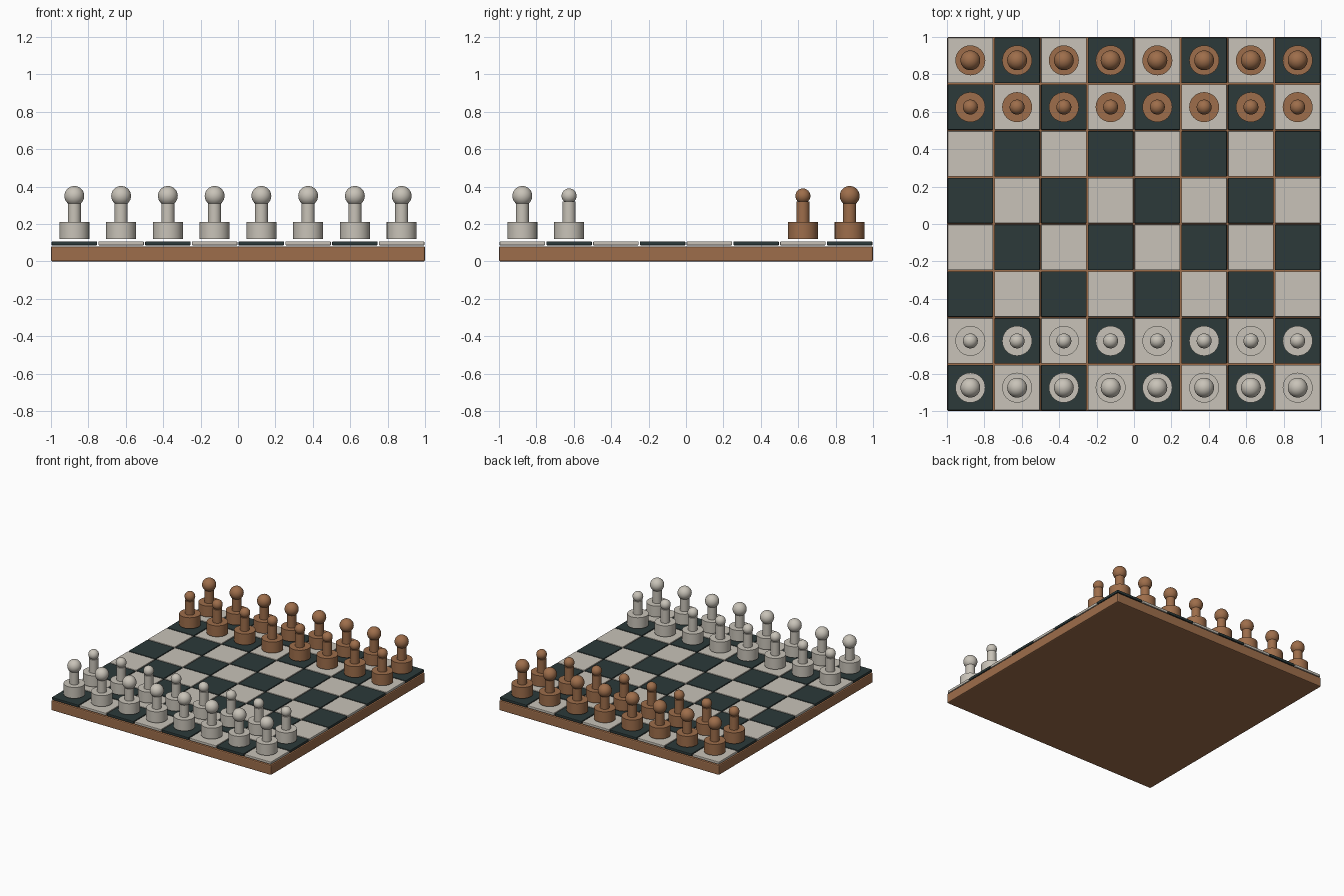
import bpy
import bmesh
from mathutils import Matrix

cube = bpy.data.objects.get("Cube")
if cube:
    bpy.data.objects.remove(cube, do_unlink=True)


def material(name, rgb):
    mat = bpy.data.materials.new(name)
    mat.use_nodes = True
    color = (*rgb, 1.0)
    mat.diffuse_color = color
    mat.node_tree.nodes["Principled BSDF"].inputs["Base Color"].default_value = color
    return mat


WOOD = material("warm wood", (0.34, 0.155, 0.07))
IVORY = material("ivory", (0.58, 0.545, 0.48))
SLATE = material("dark slate", (0.025, 0.042, 0.042))


def finish(bm, name, mat):
    mesh = bpy.data.meshes.new(name)
    bm.to_mesh(mesh)
    bm.free()
    mesh.materials.append(mat)
    return mesh


def place(name, mesh, x=0.0, y=0.0):
    obj = bpy.data.objects.new(name, mesh)
    obj.location = (x, y, 0)
    bpy.context.collection.objects.link(obj)


def slab(name, mat, size, bottom, top, bevel):
    """Square slab with softened edges."""
    bm = bmesh.new()
    bmesh.ops.create_cube(bm, size=1, matrix=Matrix.Translation((0, 0, (bottom + top) / 2))
                          @ Matrix.Diagonal((size, size, top - bottom, 1)))
    bmesh.ops.bevel(bm, geom=bm.edges[:], offset=bevel, segments=2,
                    profile=0.5, affect='EDGES')
    return finish(bm, name, mat)


def piece(name, mat, ball_radius):
    """Round base, slim stem and ball head."""
    bm = bmesh.new()
    for radius, bottom, top in ((0.08, 0.12, 0.21), (0.035, 0.20, 0.32)):
        bmesh.ops.create_cone(bm, cap_ends=True, segments=32, radius1=radius,
                              radius2=radius, depth=top - bottom,
                              matrix=Matrix.Translation((0, 0, (bottom + top) / 2)))
    bmesh.ops.create_uvsphere(bm, u_segments=32, v_segments=16, radius=ball_radius,
                              matrix=Matrix.Translation((0, 0, 0.35)))
    for face in bm.faces:
        face.smooth = len(face.verts) <= 4   # caps stay flat
    return finish(bm, name, mat)


# Board
place("board", slab("board", WOOD, 2.0, 0.0, 0.08, 0.008))

# Tiles
tiles = [slab("dark_tile", SLATE, 0.243, 0.086, 0.107, 0.004),
         slab("light_tile", IVORY, 0.243, 0.086, 0.107, 0.004)]
centres = [-0.875 + 0.25 * i for i in range(8)]
for i, x in enumerate(centres):
    for j, y in enumerate(centres):
        mesh = tiles[(i + j) % 2]
        place(mesh.name, mesh, x, y)

# Pieces: large heads on the outer rows, small heads on the inner rows
for side, mat, sign in (("ivory", IVORY, -1), ("wood", WOOD, 1)):
    for kind, radius, row in (("large_piece", 0.053, 0.875), ("small_piece", 0.04, 0.625)):
        mesh = piece(f"{side}_{kind}", mat, radius)
        for x in centres:
            place(mesh.name, mesh, x, sign * row)
